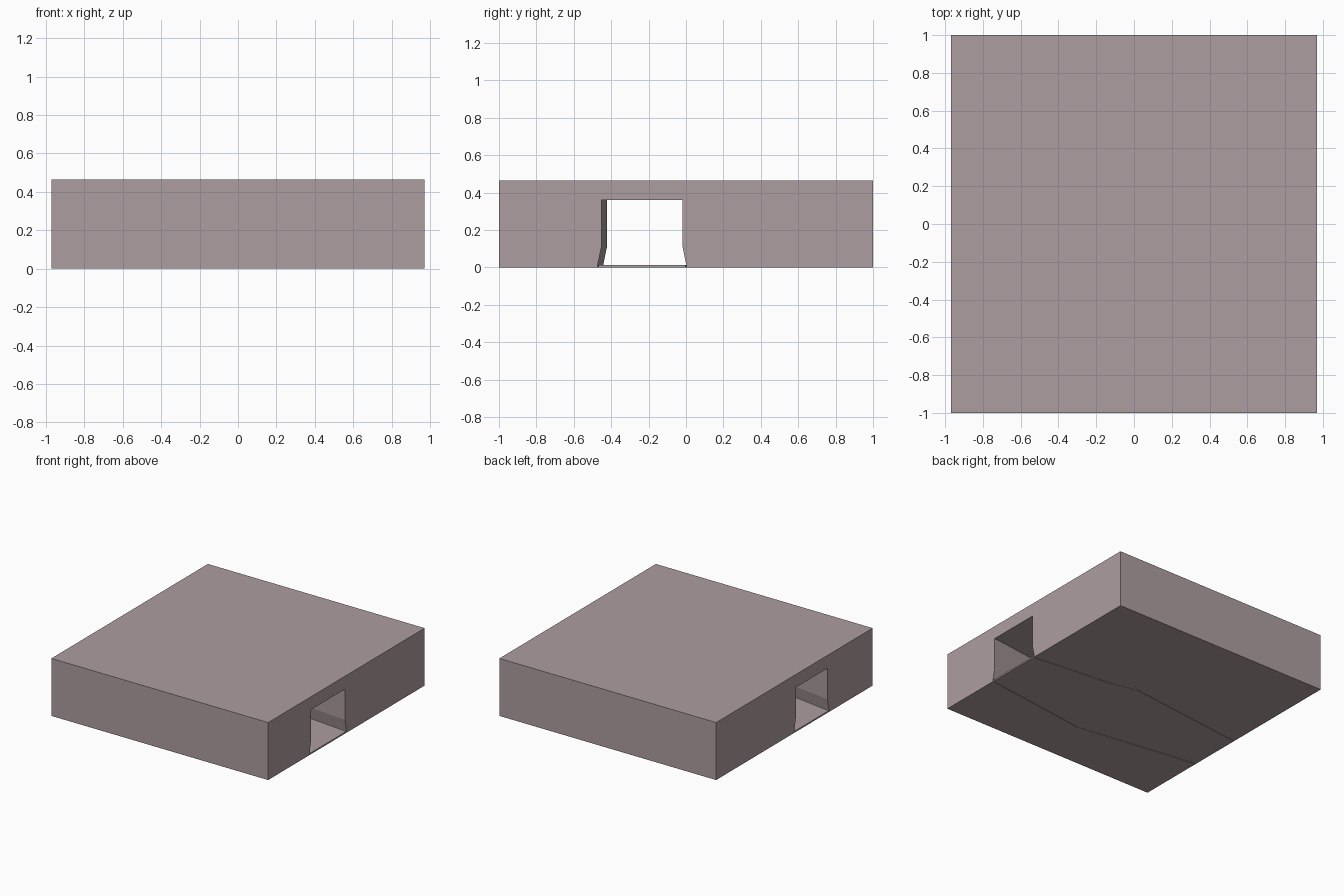
import bpy, bmesh

if "Cube" in bpy.data.objects:
    bpy.data.objects.remove(bpy.data.objects["Cube"])

HX, HY, TOP = 0.97, 1.0, 0.465
CEILING, KINK, FLOOR, FLARE = 0.36, 0.11, 0.012, 0.02
# passage plan: x, near wall y, far wall y (widest around the middle)
STATIONS = [(0.97, -0.45, -0.02), (0.28, -0.54, 0.05),
            (0.06, -0.57, 0.10), (-0.97, -0.42, -0.02)]

mat = bpy.data.materials.new("mauve_stone")
mat.diffuse_color = (0.42, 0.34, 0.35, 1)
mat.use_nodes = True
mat.node_tree.nodes["Principled BSDF"].inputs["Base Color"].default_value = mat.diffuse_color


def loft(name, rings):
    """Solid through a list of closed rings with equal point counts."""
    bm = bmesh.new()
    rows = [[bm.verts.new(p) for p in ring] for ring in rings]
    for a, b in zip(rows, rows[1:]):
        n = len(a)
        for i in range(n):
            j = (i + 1) % n
            bm.faces.new((a[i], a[j], b[j], b[i]))
    bm.faces.new(rows[0])
    bm.faces.new(rows[-1])
    bmesh.ops.recalc_face_normals(bm, faces=bm.faces)
    mesh = bpy.data.meshes.new(name)
    bm.to_mesh(mesh)
    bm.free()
    mesh.materials.append(mat)
    obj = bpy.data.objects.new(name, mesh)
    bpy.context.collection.objects.link(obj)
    return obj


def passage_ring(x, y0, y1):
    """Upright walls with skirts that flare outward at the floor."""
    return [(x, y0 - FLARE, -0.05), (x, y0 - FLARE, FLOOR), (x, y0, KINK),
            (x, y0, CEILING), (x, y1, CEILING), (x, y1, KINK),
            (x, y1 + FLARE, FLOOR), (x, y1 + FLARE, -0.05)]


def floor_ring(x, y0, y1):
    a, b = y0 - FLARE + 0.003, y1 + FLARE - 0.003
    return [(x, a, 0), (x, a, FLOOR), (x, b, FLOOR), (x, b, 0)]


# solid block
block = loft("block", [[(x, -HY, 0), (x, -HY, TOP), (x, HY, TOP), (x, HY, 0)]
                       for x in (HX, -HX)])

# passage cut right through the block from side to side
cut = [passage_ring(x * 1.02 if abs(x) > 0.9 else x, a, b) for x, a, b in STATIONS]
cutter = loft("passage_cutter", cut)
cutter.hide_render = True
mod = block.modifiers.new("passage", 'BOOLEAN')
mod.operation = 'DIFFERENCE'
mod.solver = 'EXACT'
mod.object = cutter
bpy.context.view_layer.objects.active = block
bpy.ops.object.modifier_apply(modifier=mod.name)
bpy.data.objects.remove(cutter)

# thin floor slab inside the passage
loft("passage_floor", [floor_ring(*s) for s in STATIONS])
